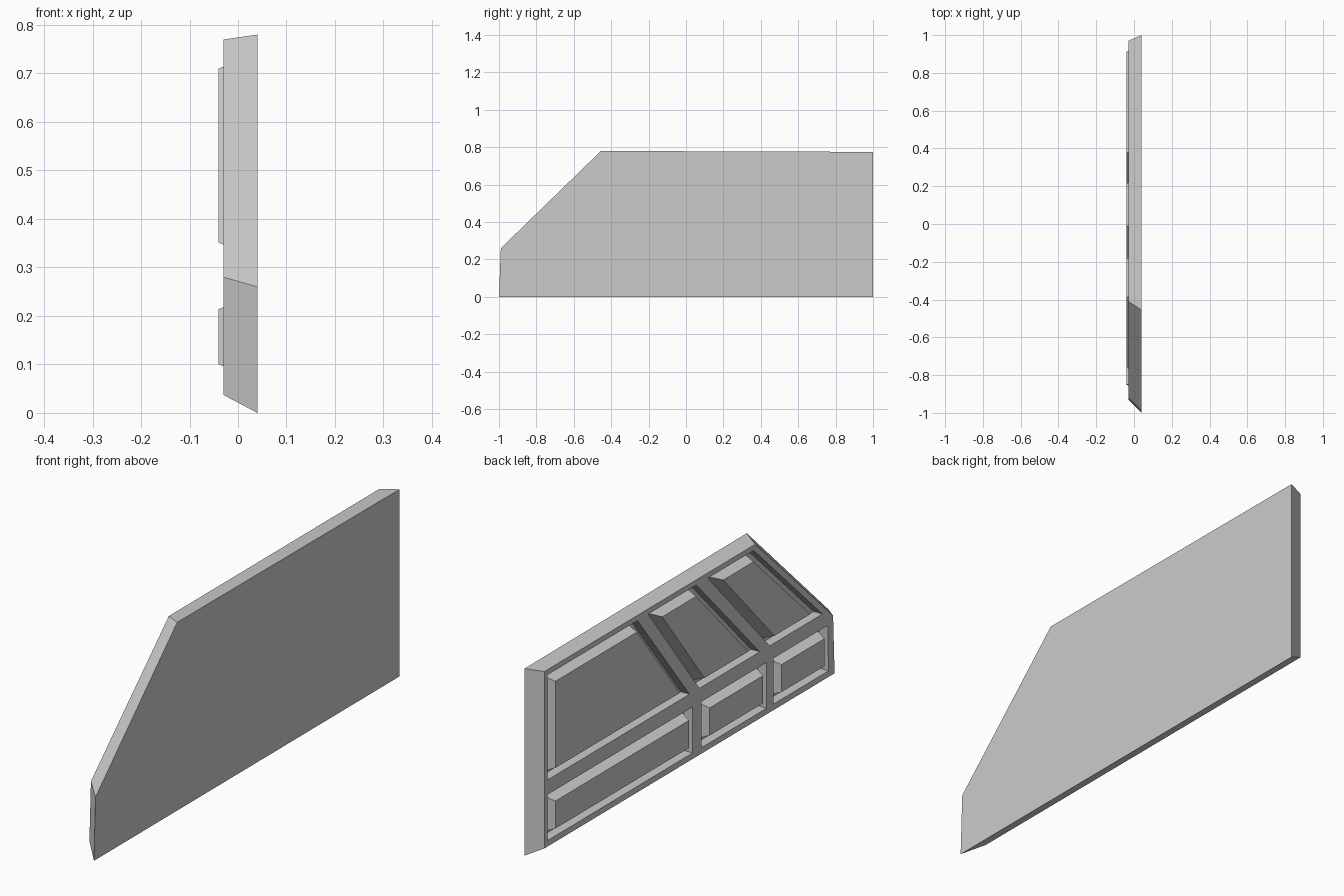
import bpy, bmesh
from mathutils import Vector

if "Cube" in bpy.data.objects:
    bpy.data.objects.remove(bpy.data.objects["Cube"])

FRONT_X, RIM_X, FLOOR_X, PANEL_X = 0.04, -0.03, 0.01, -0.04


def inset(points, d):
    """Offset a convex (y, z) outline inward by d."""
    pts = [Vector(p) for p in points]
    centre = sum(pts, Vector((0, 0))) / len(pts)
    lines = []
    for i, p in enumerate(pts):
        t = (pts[(i + 1) % len(pts)] - p).normalized()
        n = Vector((-t.y, t.x))
        if n.dot(centre - p) < 0:
            n = -n
        lines.append((p + n * d, t))
    out = []
    for i, (q, u) in enumerate(lines):
        p, t = lines[i - 1]
        k = (q - p).cross(u) / t.cross(u)
        out.append(tuple(p + t * k))
    return out


def loft(name, outline_a, xa, outline_b, xb):
    """Solid between two matching (y, z) outlines at two x positions."""
    bm = bmesh.new()
    a = [bm.verts.new((xa, y, z)) for y, z in outline_a]
    b = [bm.verts.new((xb, y, z)) for y, z in outline_b]
    bm.faces.new(a)
    bm.faces.new(b)
    for i in range(len(a)):
        j = (i + 1) % len(a)
        bm.faces.new((a[i], a[j], b[j], b[i]))
    bmesh.ops.recalc_face_normals(bm, faces=bm.faces)
    mesh = bpy.data.meshes.new(name)
    bm.to_mesh(mesh)
    bm.free()
    obj = bpy.data.objects.new(name, mesh)
    bpy.context.collection.objects.link(obj)
    return obj


# Main slab with bevelled border
outer = [(-1, 0), (-0.99, 0.26), (-0.455, 0.78), (1, 0.775), (1, 0)]
inner = [(-0.93, 0.037), (-0.92, 0.28), (-0.41, 0.77), (0.97, 0.77), (0.97, 0.037)]
slab = loft("door_slab", outer, FRONT_X, inner, RIM_X)

# Recess outlines: (bottom left, top left, top right, bottom right) in y
upper = [(0.95, 0.95, 0.36, 0.02),
         (-0.045, 0.29, -0.025, -0.44),
         (-0.505, -0.10, -0.40, -0.85)]
lower = [(0.95, 0.95, 0.0, 0.0),
         (-0.06, -0.06, -0.485, -0.485),
         (-0.53, -0.53, -0.885, -0.89)]
rows = [("upper", upper, 0.313, 0.748), ("lower", lower, 0.062, 0.252)]

# Cut each recess and set a raised, tapered panel in it
for row, cells, z0, z1 in rows:
    for i, (bl, tl, tr, br) in enumerate(cells, 1):
        rim = [(bl, z0), (tl, z1), (tr, z1), (br, z0)]
        cutter = loft(f"{row}_recess_cutter_{i}", rim, FLOOR_X, rim, -0.1)
        cutter.hide_render = True
        cutter.hide_viewport = True
        mod = slab.modifiers.new(cutter.name, 'BOOLEAN')
        mod.operation = 'DIFFERENCE'
        mod.solver = 'EXACT'
        mod.object = cutter
        loft(f"{row}_panel_{i}", inset(rim, 0.018), FLOOR_X + 0.002,
             inset(rim, 0.038), PANEL_X)
